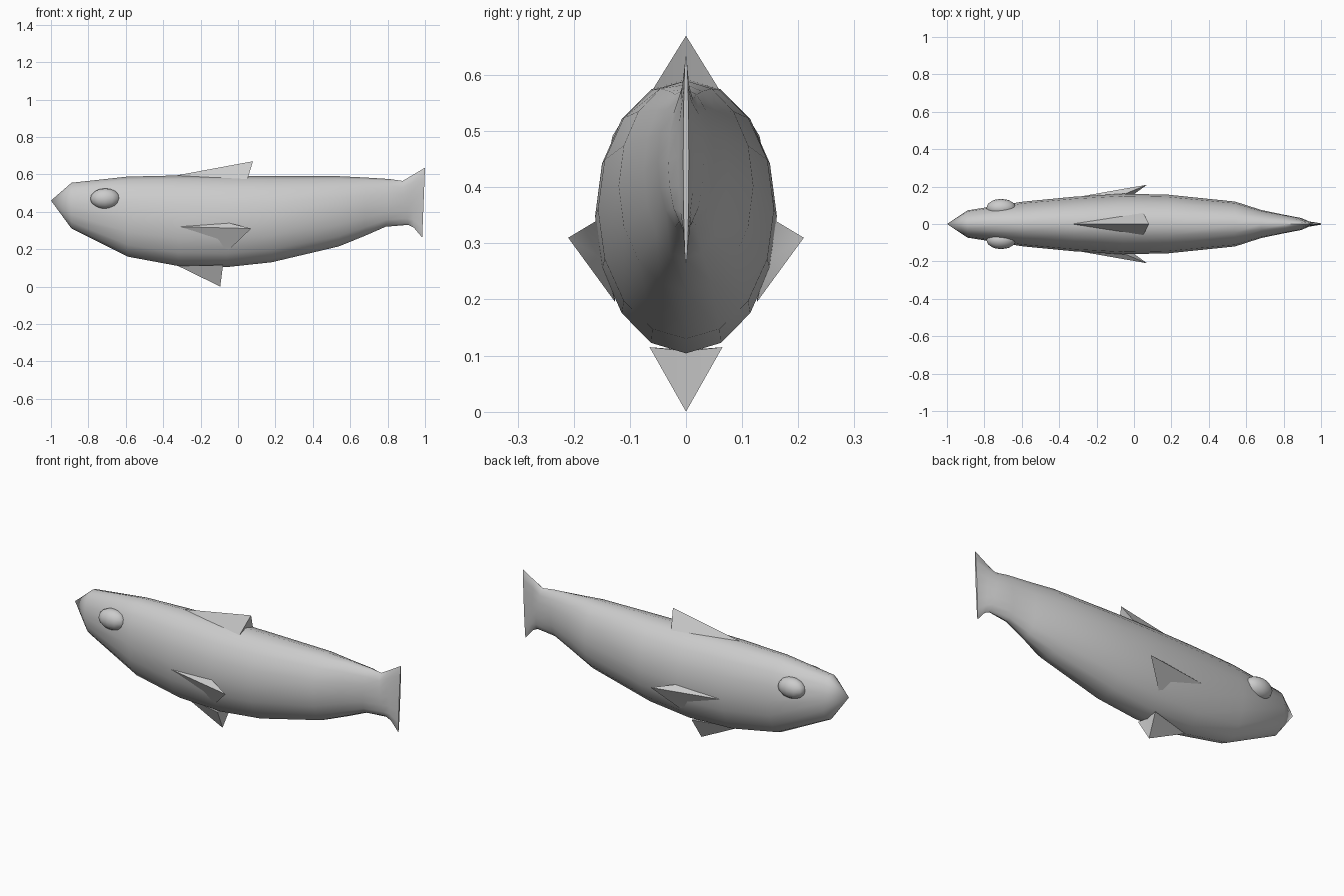
import bpy
import bmesh
from math import sin, cos, pi, radians
from mathutils import Vector

if "Cube" in bpy.data.objects:
    bpy.data.objects.remove(bpy.data.objects["Cube"])

SIDES = 16


def finish(name, bm, angle):
    bmesh.ops.recalc_face_normals(bm, faces=bm.faces[:])
    mesh = bpy.data.meshes.new(name)
    bm.to_mesh(mesh)
    bm.free()
    obj = bpy.data.objects.new(name, mesh)
    bpy.context.collection.objects.link(obj)
    bpy.ops.object.select_all(action='DESELECT')
    obj.select_set(True)
    bpy.context.view_layer.objects.active = obj
    bpy.ops.object.shade_smooth_by_angle(angle=radians(angle))
    return obj


def loft(name, nose, stations):
    """Oval rings (x at top, x at bottom, top z, bottom z, half width) behind a nose point."""
    bm = bmesh.new()
    rings = []
    for xt, xb, top, bottom, w in stations:
        ring = []
        for i in range(SIDES):
            a = 2 * pi * i / SIDES
            t = (1 + cos(a)) / 2
            ring.append(bm.verts.new((xb + (xt - xb) * t, w * sin(a),
                                      bottom + (top - bottom) * t)))
        rings.append(ring)
    tip = bm.verts.new(nose)
    for i in range(SIDES):
        j = (i + 1) % SIDES
        bm.faces.new((tip, rings[0][i], rings[0][j]))
        for a, b in zip(rings, rings[1:]):
            bm.faces.new((a[i], b[i], b[j], a[j]))
    bm.faces.new(rings[-1])
    return finish(name, bm, 60)


def fin(name, tip, front, rear_a, rear_b, inner):
    """Backswept fin: a tip drawn out of the skin, with a hollowed rear face."""
    bm = bmesh.new()
    t, f, a, b, c = [bm.verts.new(p) for p in (tip, front, rear_a, rear_b, inner)]
    for face in ((t, f, a), (t, b, f), (t, a, c), (t, c, b), (f, c, a), (f, b, c)):
        bm.faces.new(face)
    return finish(name, bm, 50)


# Body and flared tail in one skin
loft("body", (-1, 0, 0.46), [
    (-0.89, -0.89, 0.555, 0.31, 0.073),
    (-0.59, -0.59, 0.588, 0.16, 0.12),
    (-0.32, -0.32, 0.594, 0.11, 0.146),
    (-0.06, -0.06, 0.593, 0.104, 0.162),
    (0.18, 0.18, 0.591, 0.13, 0.157),
    (0.54, 0.54, 0.59, 0.215, 0.12),
    (0.68, 0.68, 0.583, 0.272, 0.075),
    (0.81, 0.79, 0.575, 0.32, 0.05),
    (0.88, 0.91, 0.565, 0.33, 0.032),
    (0.93, 0.94, 0.594, 0.315, 0.014),
    (1.0, 0.985, 0.636, 0.262, 0.005),
])

# Fins on the back and belly
fin("dorsal_fin", (0.08, 0, 0.67), (-0.33, 0, 0.594),
    (0.05, 0.06, 0.573), (0.05, -0.06, 0.573), (0.045, 0, 0.585))
fin("belly_fin", (-0.095, 0, 0.0), (-0.32, 0, 0.11),
    (-0.08, 0.065, 0.115), (-0.08, -0.065, 0.115), (-0.085, 0, 0.108))

# Side fins and eyes, mirrored left and right
for side, s in (("left", 1), ("right", -1)):
    fin(side + "_side_fin", (0.07, s * 0.21, 0.31), (-0.31, s * 0.143, 0.32),
        (-0.05, s * 0.16, 0.34), (-0.05, s * 0.126, 0.195), (-0.02, s * 0.145, 0.27))
    bm = bmesh.new()
    bmesh.ops.create_uvsphere(bm, u_segments=12, v_segments=8, radius=1)
    for v in bm.verts:
        v.co = Vector((v.co.x * 0.08 - 0.71, s * 0.085 + v.co.y * 0.05,
                       v.co.z * 0.055 + 0.47))
    finish(side + "_eye", bm, 60)
